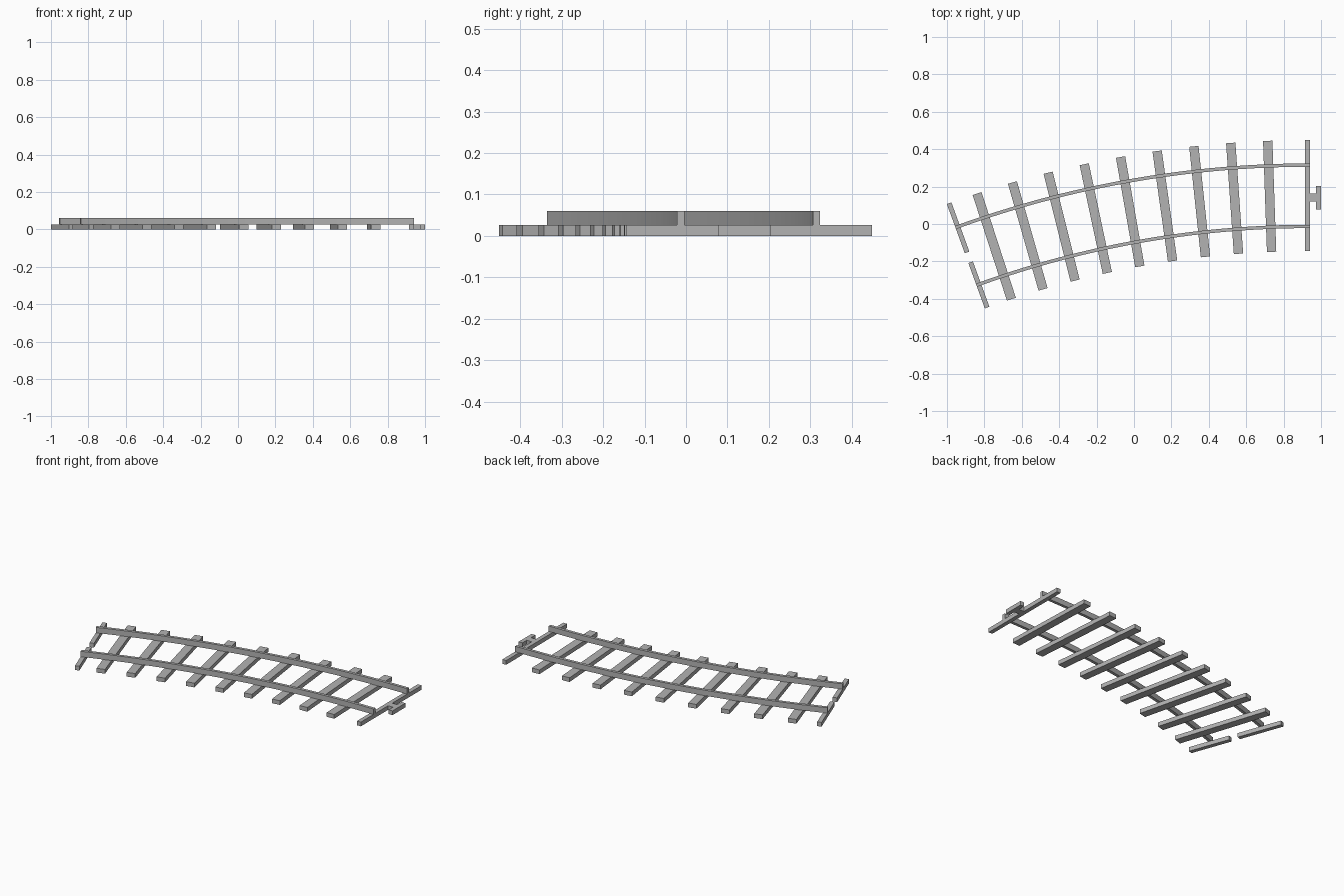
import bpy, bmesh
from math import sin, cos, radians

cube = bpy.data.objects.get("Cube")
if cube:
    bpy.data.objects.remove(cube, do_unlink=True)

grey = bpy.data.materials.new("plain_grey")
grey.use_nodes = True
COLOUR = (0.45, 0.45, 0.45, 1)
grey.diffuse_color = COLOUR
grey.node_tree.nodes["Principled BSDF"].inputs["Base Color"].default_value = COLOUR

# Track curve: arc centre, total sweep, and heights
CX, CY = 0.94, -5.225
SWEEP = 20
TIE_H, RAIL_H = 0.026, 0.06
R_IN, R_OUT = 5.08, 5.674      # radial reach of the ties
R_LINK = 5.366                 # radius of the connector


def arc_point(r, t, deg):
    """Point at radius r, offset t along the track, at an angle on the arc."""
    a = radians(deg)
    return CX - r * sin(a) - t * cos(a), CY + r * cos(a) - t * sin(a)


def add_strip(name, sections, z0, z1):
    """Solid swept through pairs of (inner, outer) plan points."""
    bm = bmesh.new()
    rings = []
    for p, q in sections:
        rings.append([bm.verts.new((*xy, z)) for xy, z in
                      ((p, z0), (q, z0), (q, z1), (p, z1))])
    for a, b in zip(rings, rings[1:]):
        for i in range(4):
            j = (i + 1) % 4
            bm.faces.new((a[i], a[j], b[j], b[i]))
    bm.faces.new(rings[0])
    bm.faces.new(rings[-1])
    bmesh.ops.recalc_face_normals(bm, faces=bm.faces)
    mesh = bpy.data.meshes.new(name)
    bm.to_mesh(mesh)
    bm.free()
    mesh.materials.append(grey)
    obj = bpy.data.objects.new(name, mesh)
    bpy.context.collection.objects.link(obj)
    return obj


def add_bar(name, deg, r0, r1, t0, t1):
    """Straight block lying across the track at an angle on the arc."""
    add_strip(name, [(arc_point(r0, t, deg), arc_point(r1, t, deg)) for t in (t0, t1)],
              0, TIE_H)


# Curved rails
for name, r in (("inner_rail", 5.212), ("outer_rail", 5.54)):
    steps = 40
    angles = [SWEEP * i / steps for i in range(steps + 1)]
    add_strip(name, [(arc_point(r - 0.009, 0, a), arc_point(r + 0.009, 0, a)) for a in angles],
              TIE_H, RAIL_H)

# Cross ties
for i in range(1, 10):
    add_bar(f"tie_{i}", 2 * i, R_IN, R_OUT, 0.002, 0.052)

# End bar with its T-shaped connector
add_bar("end_bar", 0, R_IN, R_OUT, 0, 0.026)
add_bar("connector_stem", 0, R_LINK - 0.021, R_LINK + 0.021, -0.034, 0)
add_bar("connector_head", 0, R_LINK - 0.063, R_LINK + 0.063, -0.06, -0.034)

# Split bar at the far end, with a slot for the connector
add_bar("split_bar_inner", SWEEP, R_IN, R_LINK - 0.028, -0.0, -0.026)
add_bar("split_bar_outer", SWEEP, R_LINK + 0.028, R_OUT, -0.0, -0.026)
